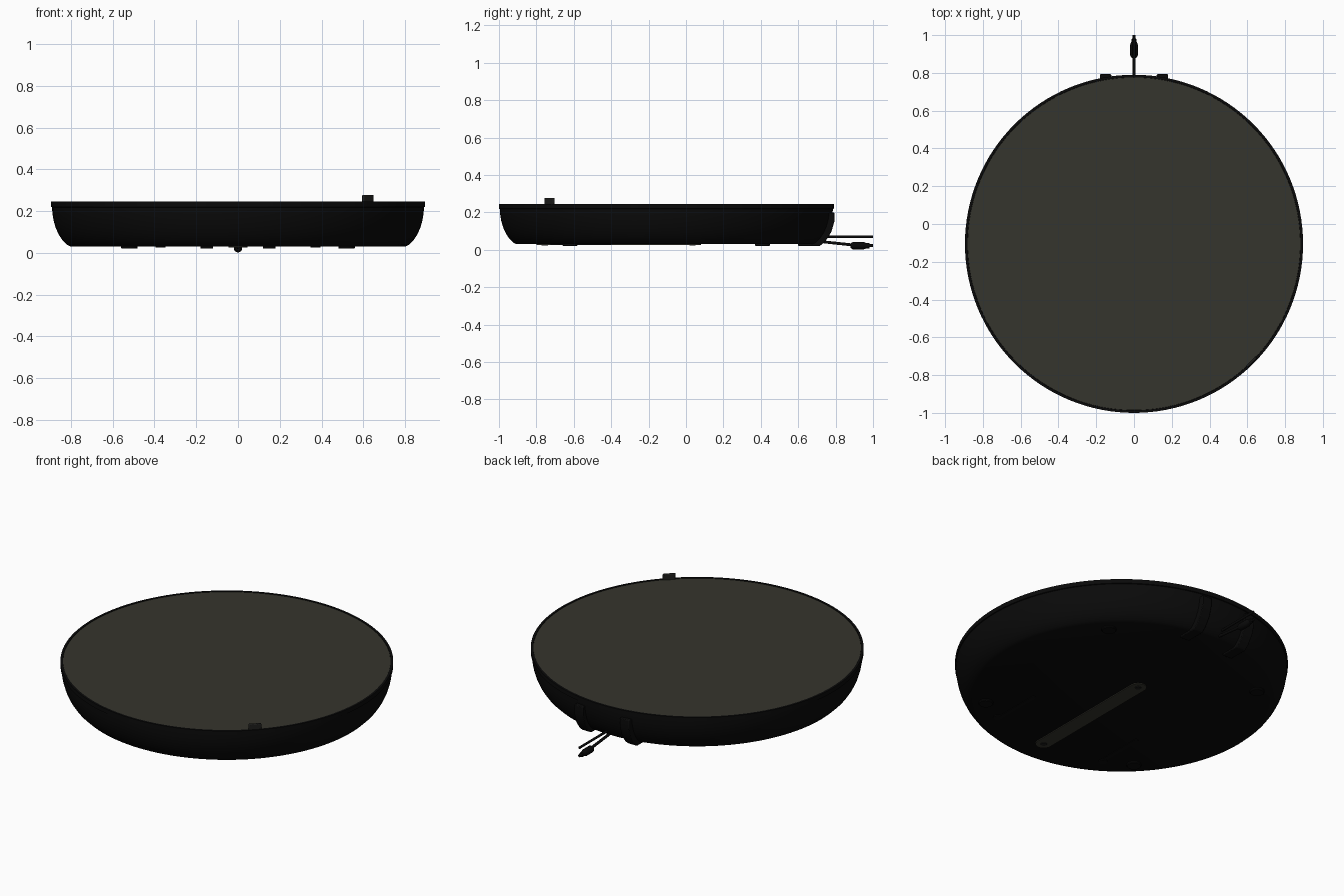
import bpy, bmesh, math
from mathutils import Vector

cube = bpy.data.objects.get("Cube")
if cube:
    bpy.data.objects.remove(cube, do_unlink=True)

CY = -0.105  # centre of the round body in y


def material(name, rgb):
    m = bpy.data.materials.new(name)
    m.use_nodes = True
    m.diffuse_color = (*rgb, 1)
    m.node_tree.nodes["Principled BSDF"].inputs["Base Color"].default_value = (*rgb, 1)
    return m


BLACK = material("black plastic", (0.003, 0.003, 0.003))
OLIVE = material("dark olive grey", (0.036, 0.035, 0.026))
GREY = material("charcoal grey", (0.012, 0.012, 0.011))


def finish(bm, name, mat, smooth=True):
    bmesh.ops.recalc_face_normals(bm, faces=bm.faces)
    me = bpy.data.meshes.new(name)
    bm.to_mesh(me)
    bm.free()
    ob = bpy.data.objects.new(name, me)
    bpy.context.collection.objects.link(ob)
    me.materials.append(mat)
    if smooth:
        bpy.ops.object.select_all(action="DESELECT")
        ob.select_set(True)
        bpy.context.view_layer.objects.active = ob
        bpy.ops.object.shade_smooth_by_angle(angle=math.radians(35))
    return ob


def lathe(name, profile, mat, loc, axis="Z", segments=32):
    """Spin (radius, height) points; the first and last lie on the axis."""
    bm = bmesh.new()
    verts = [bm.verts.new((r, 0, h)) for r, h in profile]
    edges = [bm.edges.new(pair) for pair in zip(verts, verts[1:])]
    bmesh.ops.spin(bm, geom=verts + edges, axis=(0, 0, 1), cent=(0, 0, 0),
                   angle=math.tau, steps=segments)
    bmesh.ops.remove_doubles(bm, verts=bm.verts, dist=1e-5)
    ob = finish(bm, name, mat)
    ob.location = loc
    if axis == "Y":
        ob.rotation_euler.x = -math.pi / 2
    return ob


def prism(name, outline, depth, mat, bevel=0.0):
    """Extrude a closed 3D outline along the depth vector."""
    bm = bmesh.new()
    face = bm.faces.new([bm.verts.new(p) for p in outline])
    new = bmesh.ops.extrude_face_region(bm, geom=[face])["geom"]
    bmesh.ops.translate(bm, vec=Vector(depth),
                        verts=[v for v in new if isinstance(v, bmesh.types.BMVert)])
    ob = finish(bm, name, mat)
    if bevel:
        mod = ob.modifiers.new("soft edges", "BEVEL")
        mod.width, mod.segments = bevel, 2
    return ob


def stadium(name, x, y0, y1, radius, z0, z1, mat):
    """Long plate with round ends, running along y."""
    pts = []
    for yc, start in ((y1 - radius, 0), (y0 + radius, math.pi)):
        for i in range(13):
            a = start + math.pi * i / 12
            pts.append((x + radius * math.cos(a), yc + radius * math.sin(a), z0))
    return prism(name, pts, (0, 0, z1 - z0), mat)


def cable(name, points, radius, mat):
    cu = bpy.data.curves.new(name, "CURVE")
    cu.dimensions = "3D"
    cu.bevel_depth, cu.bevel_resolution, cu.use_fill_caps = radius, 3, True
    sp = cu.splines.new("POLY")
    sp.points.add(len(points) - 1)
    for p, co in zip(sp.points, points):
        p.co = (*co, 1)
    ob = bpy.data.objects.new(name, cu)
    bpy.context.collection.objects.link(ob)
    cu.materials.append(mat)


# Shallow round shell with a raised lip, and the flat top panel
lathe("round_shell",
      [(0, 0.03), (0.8, 0.03), (0.818, 0.038), (0.84, 0.06), (0.858, 0.087),
       (0.873, 0.12), (0.883, 0.155), (0.889, 0.19), (0.89, 0.218), (0.895, 0.22),
       (0.895, 0.245), (0.882, 0.245), (0.882, 0.235), (0, 0.235)],
      BLACK, (0, CY, 0), segments=128)
lathe("top_panel", [(0, 0.23), (0.881, 0.23), (0.881, 0.243), (0, 0.243)],
      OLIVE, (0, CY, 0), segments=128)

# Small upright tab on the rim
bm = bmesh.new()
bmesh.ops.create_cube(bm, size=1)
bmesh.ops.scale(bm, vec=(0.07, 0.014, 0.055), verts=bm.verts)
tab = finish(bm, "rim_tab", GREY)
tab.location = (0.622, CY - 0.625, 0.25)
tab.rotation_euler.z = math.pi / 4
mod = tab.modifiers.new("soft edges", "BEVEL")
mod.width, mod.segments = 0.005, 2

# Underside strip with a screw at each end
stadium("bottom_strip", 0, -0.8, 0.08, 0.045, 0.025, 0.032, OLIVE)
for y in (-0.755, 0.035):
    lathe("strip_screw", [(0, 0.022), (0.016, 0.022), (0.018, 0.03), (0, 0.03)],
          GREY, (0, y, 0))

for side in (-1, 1):
    # Round feet
    for dy in (-0.515, 0.515):
        lathe("foot", [(0, 0.02), (0.036, 0.02), (0.04, 0.024), (0.04, 0.034), (0, 0.034)],
              BLACK, (side * 0.52, CY + dy, 0))
    # Narrow hanging slots
    stadium("hanging_slot", side * 0.36, -0.7, -0.4, 0.012, 0.027, 0.032, BLACK)
    lathe("slot_head", [(0, 0.026), (0.024, 0.026), (0.024, 0.032), (0, 0.032)],
          BLACK, (side * 0.37, -0.7, 0))
    # Curved back brackets hugging the wall
    outline = [(0.793, 0.2), (0.793, 0.15), (0.777, 0.095), (0.745, 0.045), (0.715, 0.02),
               (0.6, 0.02), (0.6, 0.04), (0.67, 0.05), (0.73, 0.12), (0.75, 0.2)]
    prism("back_bracket", [(side * 0.15 - 0.03, y, z) for y, z in outline],
          (0.06, 0, 0), BLACK, 0.004)

# Two cables leaving the back, the lower one ending in a plug
cable("upper_cable", [(0, 0.68, 0.07), (0, 1.0, 0.07)], 0.007, BLACK)
cable("lower_cable", [(0, 0.66, 0.052), (0, 0.74, 0.042), (0, 0.9, 0.025)], 0.008, BLACK)
lathe("cable_plug",
      [(0, 0), (0.012, 0), (0.02, 0.012), (0.02, 0.07), (0.014, 0.085), (0.014, 0.1),
       (0.008, 0.102), (0.008, 0.12), (0, 0.12)],
      BLACK, (0, 0.88, 0.022), axis="Y")
